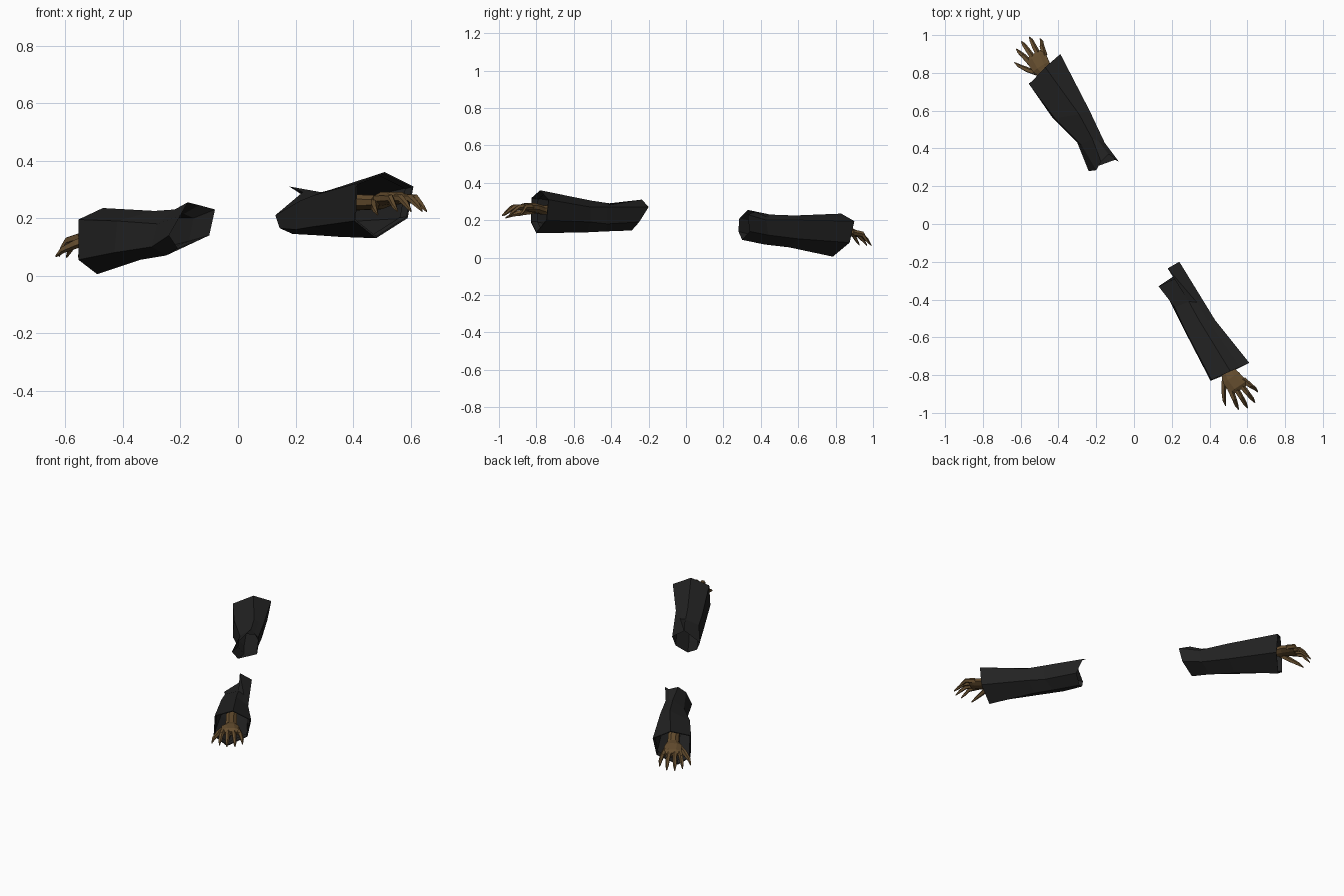
import bpy
import bmesh
from math import cos, sin, tau
from mathutils import Vector

if "Cube" in bpy.data.objects:
    bpy.data.objects.remove(bpy.data.objects["Cube"], do_unlink=True)


def material(name, color):
    mat = bpy.data.materials.new(name)
    mat.use_nodes = True
    mat.diffuse_color = color
    bsdf = mat.node_tree.nodes["Principled BSDF"]
    bsdf.inputs["Base Color"].default_value = color
    bsdf.inputs["Roughness"].default_value = 0.9
    return mat


cloth = material("black cloth", (0.016, 0.016, 0.016, 1))
skin = material("brown skin", (0.13, 0.075, 0.028, 1))


def loft(name, rings, mat, capped):
    """Skin a list of equal rings of points with quads."""
    bm = bmesh.new()
    loops = [[bm.verts.new(p) for p in ring] for ring in rings]
    count = len(loops[0])
    for a, b in zip(loops, loops[1:]):
        for i in range(count):
            j = (i + 1) % count
            bm.faces.new((a[i], a[j], b[j], b[i]))
    if capped:
        bm.faces.new(loops[0])
        bm.faces.new(loops[-1])
    bmesh.ops.recalc_face_normals(bm, faces=bm.faces)
    mesh = bpy.data.meshes.new(name)
    bm.to_mesh(mesh)
    bm.free()
    mesh.materials.append(mat)
    obj = bpy.data.objects.new(name, mesh)
    bpy.context.collection.objects.link(obj)
    return obj


def sleeve(name, elbow, sections):
    """Faceted open tube: the elbow edge is ragged, the cuff folds inward."""
    rings = [[Vector(p) for p in elbow]]
    for section in sections:
        pts = [Vector(p) for p in section]
        pts.insert(1, (pts[0] + pts[1]) / 2)
        rings.append(pts)
    center = sum(rings[-1], Vector()) / len(rings[-1])
    back = sum(rings[-2], Vector()) / len(rings[-2])
    for scale, depth in ((0.95, 0.0), (0.9, 0.12)):
        shift = (back - center) * depth
        rings.append([center + (p - center) * scale + shift for p in rings[3]])
    loft(name, rings, cloth, False)


def hand(side, wrist, forward, thumbward):
    """Palm, four fingers and thumb in a wrist frame (forward, thumbward, up)."""
    wrist = Vector(wrist)
    u = Vector(forward).normalized()
    v = Vector(thumbward)
    v = (v - u * v.dot(u)).normalized()
    w = u.cross(v)
    if w.z < 0:
        w = -w

    def limb(name, stations, sides):
        rings = []
        for along, across, up, half_w, half_h in stations:
            mid = wrist + u * along + v * across + w * up
            rings.append([mid + v * half_w * cos(tau * (i + 0.5) / sides)
                          + w * half_h * sin(tau * (i + 0.5) / sides)
                          for i in range(sides)])
        loft(side + "_" + name, rings, skin, True)

    # Forearm stub and palm
    limb("palm", [(-0.14, 0, 0, 0.035, 0.03), (0, 0, 0, 0.036, 0.026),
                  (0.05, 0.005, 0.012, 0.055, 0.026),
                  (0.11, 0, 0.015, 0.06, 0.022),
                  (0.13, 0, 0.01, 0.05, 0.014)], 8)

    # Fingers: base offset, tip reach, tip offset
    fingers = {"index_finger": (0.042, 0.212, 0.066),
               "middle_finger": (0.015, 0.232, 0.022),
               "ring_finger": (-0.014, 0.23, -0.026),
               "little_finger": (-0.041, 0.192, -0.07)}
    for name, (base, reach, tip) in fingers.items():
        bend = 0.1 + (reach - 0.1) * 0.5
        limb(name, [(0.09, base, 0.014, 0.017, 0.016),
                    (bend, base * 0.45 + tip * 0.55, 0.014, 0.014, 0.014),
                    (reach - 0.025, tip * 0.95, -0.01, 0.011, 0.011),
                    (reach, tip, -0.03, 0.003, 0.004)], 5)

    # Thumb
    limb("thumb", [(0.02, 0.025, 0, 0.022, 0.02),
                   (0.075, 0.07, -0.012, 0.018, 0.017),
                   (0.125, 0.1, -0.025, 0.012, 0.012),
                   (0.158, 0.112, -0.042, 0.003, 0.004)], 5)


# Sleeve rings run: top, outer upper, outer lower, bottom, inner lower, inner upper
sleeve("left_sleeve",
       [(.225, -.285, .29), (.178, -.235, .31), (.24, -.2, .27), (.25, -.25, .19),
        (.19, -.29, .145), (.145, -.32, .165), (.13, -.33, .21)],
       [[(.29, -.41, .29), (.375, -.42, .27), (.36, -.42, .18),
         (.28, -.43, .14), (.2, -.43, .16), (.215, -.44, .26)],
        [(.345, -.51, .305), (.43, -.51, .27), (.42, -.51, .19),
         (.35, -.53, .135), (.26, -.55, .17), (.265, -.55, .28)],
        [(.51, -.78, .36), (.61, -.735, .31), (.59, -.745, .2),
         (.48, -.8, .13), (.405, -.83, .19), (.41, -.825, .32)]])

sleeve("right_sleeve",
       [(-.175, .33, .255), (-.135, .37, .245), (-.08, .33, .23), (-.1, .34, .14),
        (-.21, .3, .095), (-.24, .28, .14), (-.2, .285, .21)],
       [[(-.22, .45, .23), (-.155, .43, .2), (-.17, .44, .12),
         (-.25, .42, .07), (-.3, .43, .1), (-.28, .42, .18)],
        [(-.29, .58, .225), (-.235, .6, .2), (-.25, .6, .1),
         (-.34, .55, .055), (-.43, .56, .08), (-.42, .56, .19)],
        [(-.47, .83, .235), (-.39, .9, .195), (-.4, .875, .08),
         (-.49, .785, .005), (-.555, .745, .055), (-.555, .74, .195)]])

hand("left", (.49, -.77, .255), (.56, -.83, 0), (-.83, -.56, 0))
hand("right", (-.46, .79, .14), (-.53, .85, -.2), (-.85, -.53, 0))
